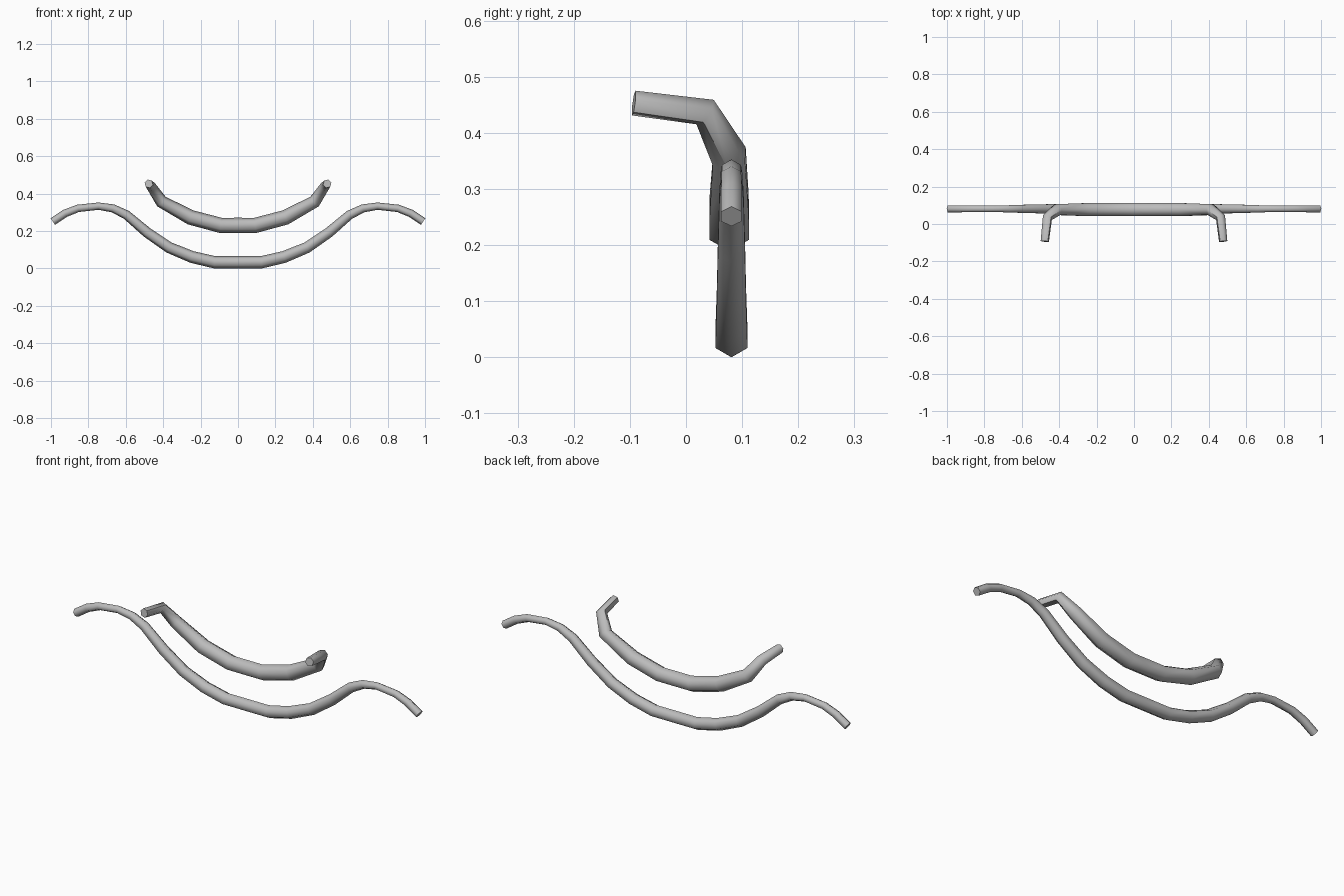
import bpy, bmesh, math
from mathutils import Vector

cube = bpy.data.objects.get("Cube")
if cube:
    bpy.data.objects.remove(cube)

grey = bpy.data.materials.new("plain grey")
grey.use_nodes = True
GREY = (0.5, 0.5, 0.5, 1)
grey.diffuse_color = GREY
grey.node_tree.nodes["Principled BSDF"].inputs["Base Color"].default_value = GREY

SIDES = 6


def swept_tube(name, stations):
    """Tapered six-sided tube through (x, y, z, radius) stations, mirrored across x."""
    points = [Vector(s[:3]) for s in stations]
    steps = [(b - a).normalized() for a, b in zip(points, points[1:])]
    bm = bmesh.new()
    rings = []
    tangent, up = Vector((1, 0, 0)), Vector((0, 0, 1))
    for i, (point, station) in enumerate(zip(points, stations)):
        # carry the cross-section frame along the path without twisting
        new = (steps[max(i - 1, 0)] + steps[min(i, len(steps) - 1)]).normalized()
        up = tangent.rotation_difference(new) @ up
        tangent = new
        side = tangent.cross(up)
        ring = []
        for k in range(SIDES):
            a = math.tau * k / SIDES
            ring.append(bm.verts.new(point + station[3] * (math.cos(a) * up + math.sin(a) * side)))
        rings.append(ring)
    for a, b in zip(rings, rings[1:]):
        for k in range(SIDES):
            n = (k + 1) % SIDES
            bm.faces.new((a[k], a[n], b[n], b[k]))
    bm.faces.new(rings[-1])
    bmesh.ops.recalc_face_normals(bm, faces=bm.faces)
    # make sure the end cap faces outwards along the path
    bm.faces.ensure_lookup_table()
    if bm.faces[-1].normal.dot(tangent) < 0:
        bmesh.ops.reverse_faces(bm, faces=bm.faces)

    mesh = bpy.data.meshes.new(name)
    bm.to_mesh(mesh)
    bm.free()
    mesh.materials.append(grey)
    obj = bpy.data.objects.new(name, mesh)
    bpy.context.collection.objects.link(obj)
    mirror = obj.modifiers.new("mirror", 'MIRROR')
    mirror.use_clip = True

    bpy.ops.object.select_all(action='DESELECT')
    obj.select_set(True)
    bpy.context.view_layer.objects.active = obj
    bpy.ops.object.shade_smooth_by_angle(angle=math.radians(62))
    return obj


# Long lower bar: a sagging middle with drooping ends, flat in y
Y = 0.081
swept_tube("lower_bar", [
    (0, Y, 0.033, 0.033), (0.125, Y, 0.033, 0.033), (0.246, Y, 0.061, 0.032),
    (0.369, Y, 0.112, 0.030), (0.487, Y, 0.193, 0.028), (0.596, Y, 0.286, 0.025),
    (0.668, Y, 0.321, 0.022), (0.746, Y, 0.333, 0.0195), (0.856, Y, 0.321, 0.020),
    (0.925, Y, 0.294, 0.021), (0.99, Y, 0.251, 0.021),
])

# Short upper bar: a shallow arc whose ends turn forward
Y = 0.077
swept_tube("upper_bar", [
    (0, Y, 0.230, 0.041), (0.092, Y, 0.230, 0.041), (0.254, Y, 0.273, 0.040),
    (0.41, Y, 0.358, 0.034), (0.463, 0.034, 0.437, 0.027), (0.477, -0.093, 0.453, 0.023),
])
